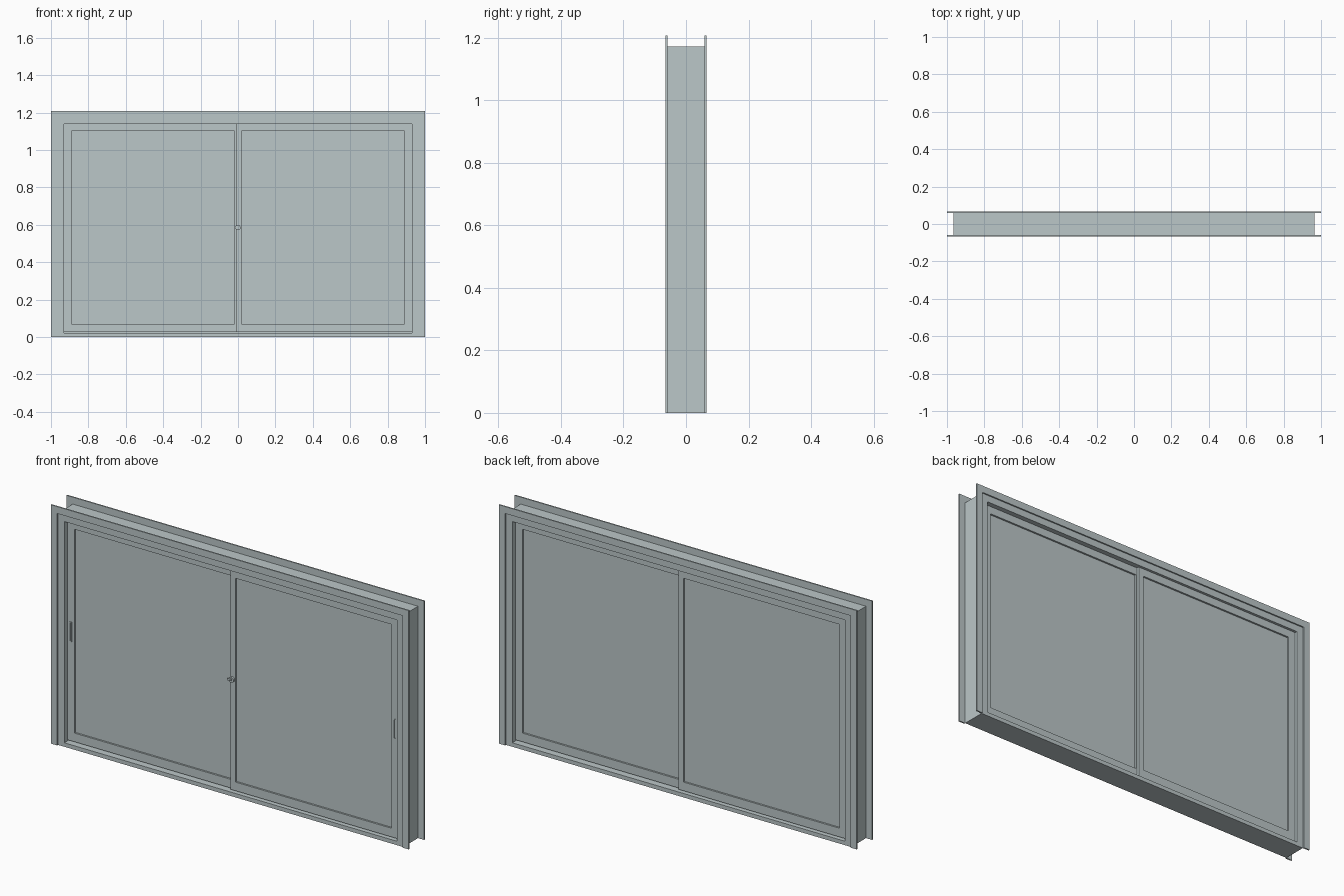
import bpy
import bmesh
from mathutils import Matrix, Vector

cube = bpy.data.objects.get("Cube")
if cube:
    bpy.data.objects.remove(cube, do_unlink=True)

COLOUR = (0.50, 0.57, 0.58, 1)
grey = bpy.data.materials.new("pale_blue_grey")
grey.use_nodes = True
grey.diffuse_color = COLOUR
grey.node_tree.nodes["Principled BSDF"].inputs["Base Color"].default_value = COLOUR


def finish(name, bm):
    bmesh.ops.recalc_face_normals(bm, faces=bm.faces)
    mesh = bpy.data.meshes.new(name)
    bm.to_mesh(mesh)
    bm.free()
    mesh.materials.append(grey)
    obj = bpy.data.objects.new(name, mesh)
    bpy.context.collection.objects.link(obj)
    return obj


def box(name, x, y, z):
    bm = bmesh.new()
    size = [b - a for a, b in (x, y, z)]
    mid = [(a + b) / 2 for a, b in (x, y, z)]
    bmesh.ops.create_cube(bm, size=1, matrix=Matrix.Translation(mid) @ Matrix.Diagonal((*size, 1)))
    return finish(name, bm)


def border(name, outer, inner, y, closed=True):
    """Mitred border between two (x0, x1, z0, z1) rectangles; open ones lack the bottom."""
    bm = bmesh.new()
    loops = []
    for x0, x1, z0, z1 in (outer, inner):
        corners = ((x0, z0), (x0, z1), (x1, z1), (x1, z0))
        loops.append([bm.verts.new((px, y[0], pz)) for px, pz in corners])
    a, b = loops
    for i in range(4 if closed else 3):
        j = (i + 1) % 4
        bm.faces.new((a[i], a[j], b[j], b[i]))
    made = bmesh.ops.extrude_face_region(bm, geom=bm.faces[:])
    moved = [v for v in made["geom"] if isinstance(v, bmesh.types.BMVert)]
    bmesh.ops.translate(bm, verts=moved, vec=Vector((0, y[1] - y[0], 0)))
    return finish(name, bm)


# Outer frame: jambs, head and sill
OPEN = 0.93
TOP = 1.138
border("outer_frame", (-0.965, 0.965, 0.0, 1.172), (-OPEN, OPEN, 0.02, TOP), (-0.059, 0.059))

# Mitred trim flanges on both faces, open at the bottom
for name, y in (("front_flange", (-0.066, -0.059)), ("back_flange", (0.059, 0.066))):
    border(name, (-1, 1, 0, 1.207), (-0.965, 0.965, 0, 1.172), y, closed=False)

# Sill track that carries the sashes
box("sill_track", (-OPEN, OPEN), (-0.02, 0.02), (0.018, 0.028))

# Two sliding sashes, the left one slightly proud at the front, the right one at the back
STILE = 0.04
INSET = 0.009
for name, side, y0, y1 in (("left", 1, -0.046, 0.034), ("right", -1, -0.034, 0.046)):
    xs = sorted((side * -0.010, side * OPEN))
    x_in = sorted((side * 0.018, side * (OPEN - STILE)))
    pane = (x_in[0], x_in[1], 0.07, 1.1)
    border(name + "_sash", (xs[0], xs[1], 0.026, TOP), pane, (y0, y1))
    box(name + "_glass", pane[:2], (y0 + INSET, y1 - INSET), pane[2:])
    # Flush finger pull on the outer stile
    px = side * 0.911
    border(name + "_pull_rim", (px - 0.006, px + 0.006, 0.527, 0.627),
           (px - 0.003, px + 0.003, 0.531, 0.623), (y0 - 0.003, y0))

# Small latch on the meeting stile
bm = bmesh.new()
turn = Matrix.Translation((0, -0.051, 0.585)) @ Matrix.Rotation(1.5708, 4, "X")
bmesh.ops.create_cone(bm, cap_ends=True, segments=20, radius1=0.014, radius2=0.014,
                      depth=0.01, matrix=turn)
latch = finish("latch_body", bm)
for poly in latch.data.polygons:
    poly.use_smooth = len(poly.vertices) == 4
latch.data.set_sharp_from_angle(angle=0.6)
box("latch_lever", (-0.018, 0.004), (-0.062, -0.055), (0.582, 0.592))
